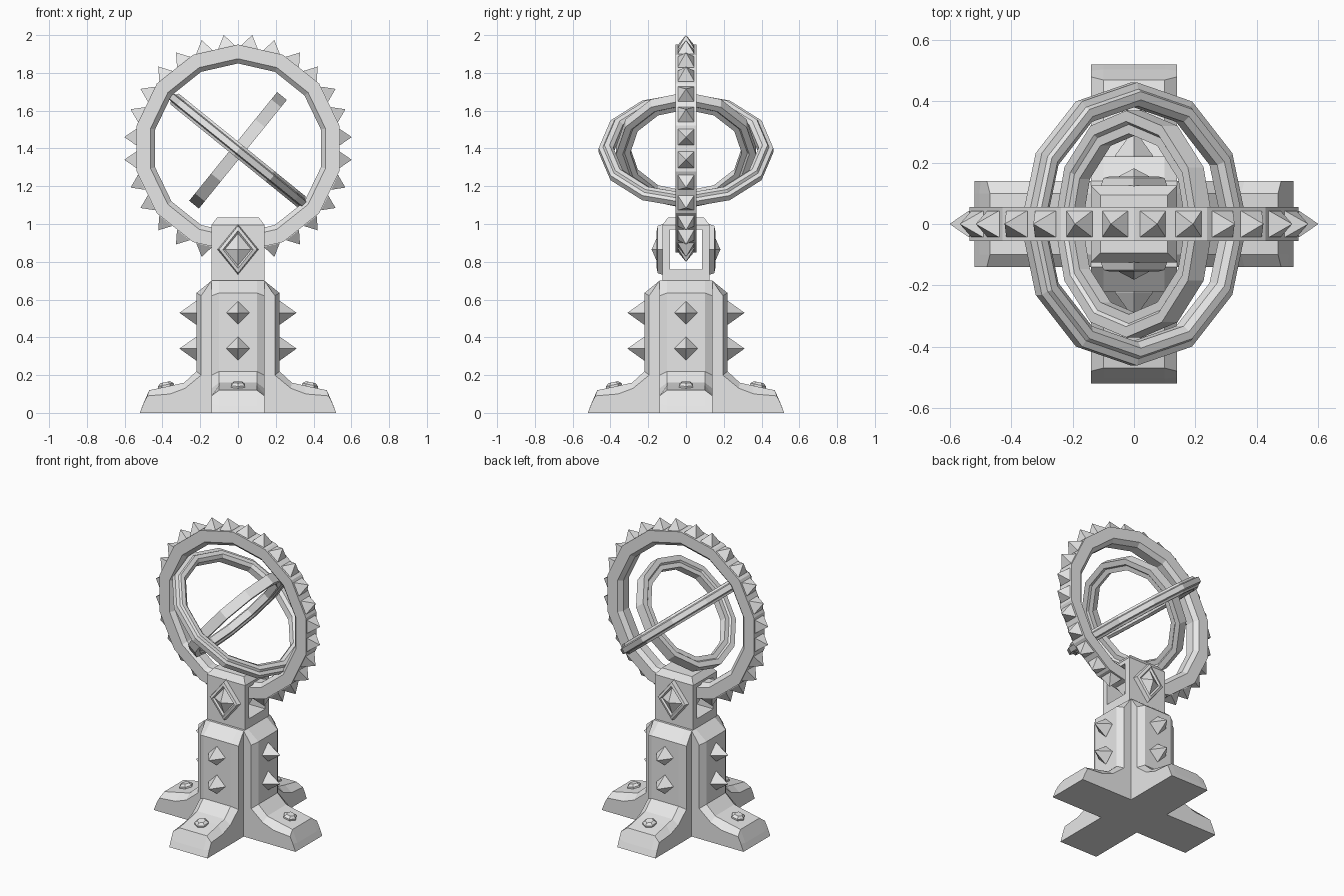
import bpy, bmesh
from math import sin, cos, pi, radians, sqrt
from mathutils import Matrix, Vector

if "Cube" in bpy.data.objects:
    bpy.data.objects.remove(bpy.data.objects["Cube"], do_unlink=True)

grey = bpy.data.materials.new("pale_grey_stone")
grey.use_nodes = True
grey.diffuse_color = (0.8, 0.8, 0.8, 1)
grey.node_tree.nodes["Principled BSDF"].inputs["Base Color"].default_value = (0.8, 0.8, 0.8, 1)


def finish(name, bm):
    bmesh.ops.remove_doubles(bm, verts=bm.verts, dist=1e-5)
    bmesh.ops.recalc_face_normals(bm, faces=bm.faces)
    mesh = bpy.data.meshes.new(name)
    bm.to_mesh(mesh)
    bm.free()
    mesh.materials.append(grey)
    obj = bpy.data.objects.new(name, mesh)
    bpy.context.collection.objects.link(obj)
    return obj


def stack(bm, sections, n, mat, square=False):
    """Solid through (half width, half depth, height) sections."""
    turn, grow = (pi / 4, sqrt(2)) if square else (0, 1)
    rows = [[bm.verts.new(mat @ Vector((a * grow * cos(turn + 2 * pi * i / n),
                                        b * grow * sin(turn + 2 * pi * i / n), z)))
             for i in range(n)] for a, b, z in sections]
    for low, high in zip(rows, rows[1:]):
        for i in range(n):
            j = (i + 1) % n
            bm.faces.new((low[i], low[j], high[j], high[i]))
    bm.faces.new(rows[0])
    if sections[-1][0] > 0:
        bm.faces.new(rows[-1])


def ring(name, section, n, mat):
    """Sweep a (radius, offset) section round an n-sided ring."""
    bm = bmesh.new()
    rows = [[bm.verts.new(mat @ Vector((r * sin(2 * pi * i / n), r * cos(2 * pi * i / n), w)))
             for r, w in section] for i in range(n)]
    m = len(section)
    for i in range(n):
        a, b = rows[i], rows[(i + 1) % n]
        for k in range(m):
            bm.faces.new((a[k], a[(k + 1) % m], b[(k + 1) % m], b[k]))
    return finish(name, bm)


def mirrored(half):
    return half + [(r, -w) for r, w in reversed(half)]


# Pedestal: four flared arms with chamfered edges
RIDGE = [(.52, 0), (.505, .04), (.47, .12), (.35, .145), (.285, .16),
         (.22, .22), (.22, .635), (.14, .70), (0, .70)]
FLANK = [(.52, 0), (.50, .05), (.48, .09), (.36, .10), (.28, .13),
         (.195, .20), (.195, .62), (.14, .70), (0, .70)]
SIDES = ("left", "back", "right", "front")
for q, side in enumerate(SIDES):
    spin = Matrix.Rotation(q * pi / 2, 4, 'Z')
    bm = bmesh.new()

    def line(profile, y):
        return [bm.verts.new(spin @ Vector((r, y, z))) for r, z in profile]

    strips = [line(FLANK, -.14), line(RIDGE, -.10), line(RIDGE, .10), line(FLANK, .14)]
    for a, b in zip(strips, strips[1:]):
        for k in range(len(a) - 1):
            bm.faces.new((a[k], a[k + 1], b[k + 1], b[k]))
    ends = []
    for edge, y in ((strips[0], -.14), (strips[3], .14)):
        foot = bm.verts.new(spin @ Vector((0, y, 0)))
        bm.faces.new(edge + [foot])
        ends.append(foot)
    bm.faces.new([s[0] for s in strips] + ends[::-1])
    finish("pedestal_arm_" + side, bm)

    # Diamond studs on the arm face
    bm = bmesh.new()
    for z in (.34, .53):
        stack(bm, [(.062, .062, -.01), (.062, .062, .003), (0, 0, .09)], 4,
              spin @ Matrix.Translation((.22, 0, z)) @ Matrix.Rotation(pi / 2, 4, 'Y'))
    finish("arm_studs_" + side, bm)

    # Foot bolt
    bm = bmesh.new()
    stack(bm, [(.043, .043, -.03), (.043, .043, .012), (.026, .026, .026)], 6,
          spin @ Matrix.Translation((.38, 0, .137)) @ Matrix.Rotation(radians(12), 4, 'Y'))
    finish("foot_bolt_" + side, bm)

# Head block with a tunnel for the outer ring
bm = bmesh.new()
stack(bm, [(.14, .125, .70), (.14, .125, .995), (.11, .095, 1.035)], 4, Matrix(), True)
head = finish("head_block", bm)
bm = bmesh.new()
stack(bm, [(.3, .085, .76), (.3, .085, .97)], 4, Matrix(), True)
cutter = finish("tunnel_cutter", bm)
cutter.hide_render = True
cut = head.modifiers.new("tunnel", 'BOOLEAN')
cut.operation, cut.object, cut.solver = 'DIFFERENCE', cutter, 'EXACT'
bpy.context.view_layer.update()
carved = bpy.data.meshes.new_from_object(
    head.evaluated_get(bpy.context.evaluated_depsgraph_get()))
head.modifiers.clear()
head.data = carved
bpy.data.objects.remove(cutter, do_unlink=True)

# Framed diamond emblems on the head block
for side, angle in (("front", pi / 2), ("back", -pi / 2)):
    bm = bmesh.new()
    place = Matrix.Translation((0, 0, .865)) @ Matrix.Rotation(angle, 4, 'X')
    stack(bm, [(.11, .135, .12), (.10, .125, .15), (.08, .10, .155),
               (.07, .085, .145), (0, 0, .182)], 4, place)
    finish("head_diamond_" + side, bm)

# Three nested rings
centre = Matrix.Translation((0, 0, 1.4))
upright = centre @ Matrix.Rotation(pi / 2, 4, 'X')
ring("outer_ring", mirrored([(.55, .055), (.475, .055), (.45, .03)]), 14, upright)
gimbal = Matrix.Translation((0, 0, 1.39))
ring("middle_ring", mirrored([(.462, .016), (.44, .022), (.432, .036), (.405, .036), (.385, .02)]),
     12, gimbal @ Matrix.Rotation(radians(39), 4, 'Y'))
ring("inner_ring", mirrored([(.37, .033), (.335, .033), (.325, .022), (.295, .022)]),
     12, gimbal @ Matrix.Rotation(radians(-51), 4, 'Y'))

# Two square spikes on every facet of the outer ring
bm = bmesh.new()
facet = .55 * cos(pi / 14)
for i in range(14):
    turn = Matrix.Rotation((i + .5) * 2 * pi / 14, 4, 'Y')
    for x in (-.06, .06):
        stack(bm, [(.043, .043, -.005), (.043, .043, .003), (0, 0, .066)], 4,
              centre @ turn @ Matrix.Translation((x, 0, facet)), True)
finish("outer_ring_spikes", bm)
